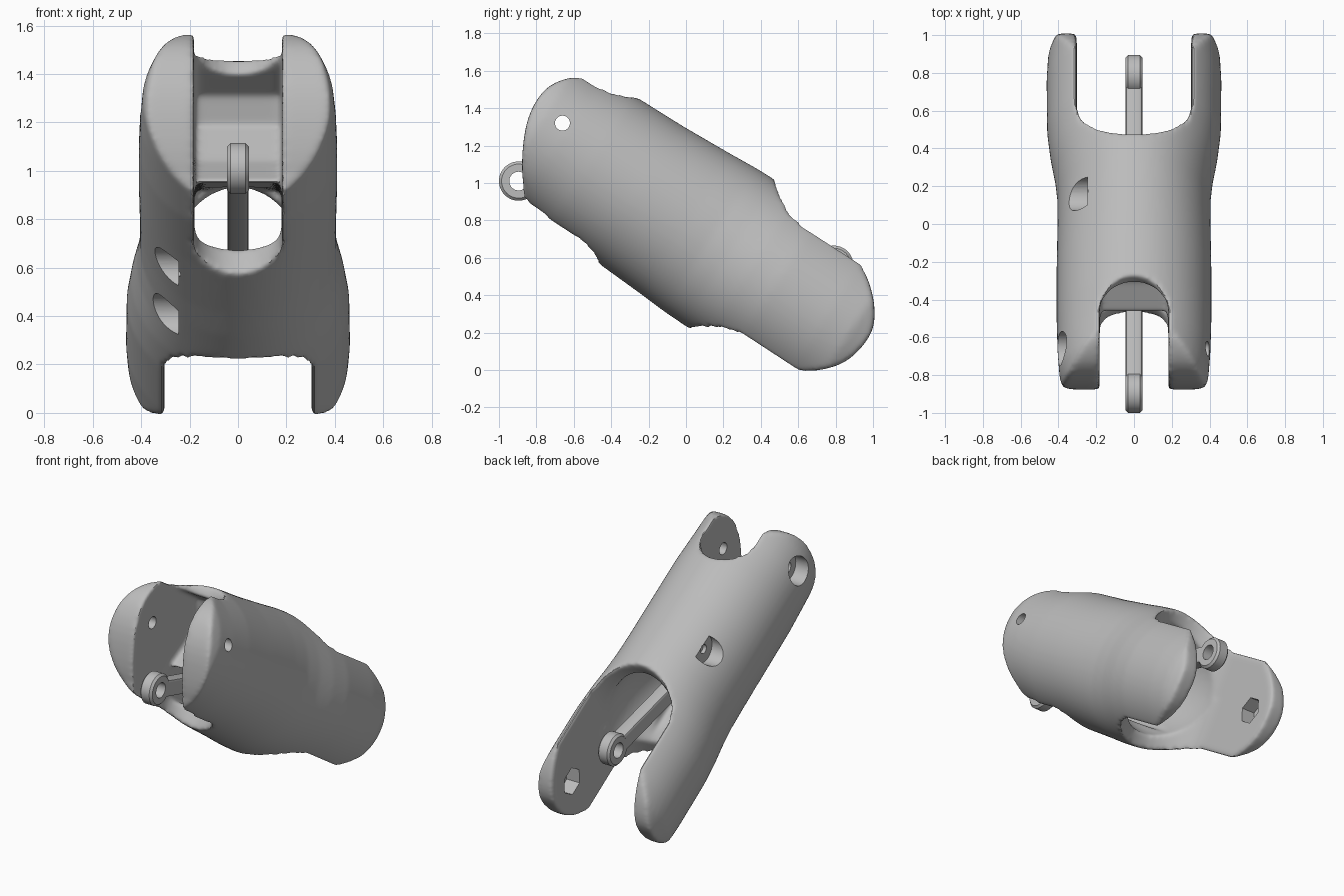
import bpy, bmesh
from math import sin, cos, pi, radians
from mathutils import Vector

if "Cube" in bpy.data.objects:
    bpy.data.objects.remove(bpy.data.objects["Cube"])

grey = bpy.data.materials.new("plain_grey")
grey.use_nodes = True
grey.diffuse_color = (0.5, 0.5, 0.5, 1)
grey.node_tree.nodes["Principled BSDF"].inputs["Base Color"].default_value = (0.5, 0.5, 0.5, 1)


def loft(name, rings):
    """Closed solid through a list of equally long point rings."""
    bm = bmesh.new()
    loops = [[bm.verts.new(p) for p in ring] for ring in rings]
    n = len(loops[0])
    for a, b in zip(loops, loops[1:]):
        for i in range(n):
            j = (i + 1) % n
            bm.faces.new((a[i], a[j], b[j], b[i]))
    bm.faces.new(loops[0])
    bm.faces.new(loops[-1])
    bmesh.ops.recalc_face_normals(bm, faces=bm.faces)
    mesh = bpy.data.meshes.new(name)
    bm.to_mesh(mesh)
    bm.free()
    mesh.materials.append(grey)
    obj = bpy.data.objects.new(name, mesh)
    bpy.context.collection.objects.link(obj)
    return obj


def prism_x(name, outline, x0, x1):
    return loft(name, [[(x, y, z) for y, z in outline] for x in (x0, x1)])


def circle(y, z, r, n=48):
    return [(y + r * cos(2 * pi * i / n), z + r * sin(2 * pi * i / n)) for i in range(n)]


def chaikin(pts, rounds=2):
    for _ in range(rounds):
        out = []
        for i, p in enumerate(pts):
            a, b = Vector(p), Vector(pts[(i + 1) % len(pts)])
            out += [a.lerp(b, 0.25), a.lerp(b, 0.75)]
        pts = out
    return pts


def slot(name, half, start, end, depth, z0, z1):
    """Vertical cutter whose 'end' is a half oval of the given depth."""
    s = depth if end > start else -depth
    arc = [(half * cos(t * pi / 32), end - s + s * sin(t * pi / 32)) for t in range(33)]
    pts = [(half, start)] + arc + [(-half, start)]
    return loft(name, [[(x, y, z) for x, y in pts] for z in (z0, z1)])


def apply_modifier(obj, kind, **settings):
    mod = obj.modifiers.new(kind, kind)
    for key, value in settings.items():
        setattr(mod, key, value)
    bpy.context.view_layer.objects.active = obj
    bpy.ops.object.modifier_apply(modifier=mod.name)


def combine(obj, other, operation="DIFFERENCE"):
    apply_modifier(obj, "BOOLEAN", object=other, operation=operation, solver="EXACT")
    bpy.data.objects.remove(other)


def smooth(obj, angle):
    bpy.ops.object.select_all(action="DESELECT")
    obj.select_set(True)
    bpy.context.view_layer.objects.active = obj
    bpy.ops.object.shade_smooth_by_angle(angle=radians(angle))


# Body: an oval tube along local y, trimmed by the rounded side outline
sections = [(-1.06, .36, .40), (-.95, .395, .405), (-.8, .405, .405), (-.6, .41, .425),
            (-.3, .41, .43), (0, .405, .445), (.15, .405, .455), (.28, .418, .458),
            (.42, .442, .458), (.58, .46, .455), (.9, .463, .455), (1.05, .455, .455),
            (1.17, .41, .44)]
body = loft("body_shell", [[(rx * cos(2 * pi * i / 96), u, rv * sin(2 * pi * i / 96))
                            for i in range(96)] for u, rx, rv in sections])
outline = [(-.6, .6), (-.78, .42), (-.9, .36), (-.99, .275), (-1.035, .17), (-1.02, 0),
           (-.915, -.21), (-.8, -.35), (-.7, -.6), (.75, -.6), (.89, -.36), (1.01, -.285),
           (1.125, -.155), (1.157, .02), (1.125, .13), (1.025, .25), (.87, .355), (.7, .6)]
combine(body, prism_x("outline_solid", chaikin(outline), -1, 1), "INTERSECT")

# Front fork: a pocket under an overhanging lip, open above and further back below
pocket = [(-1.4, -.25), (-.62, -.25), (-.5, -.12), (-.4, .05), (-.36, .25),
          (-.45, .345), (-1.4, .36)]
combine(body, prism_x("front_pocket", pocket, -.182, .182))
combine(body, slot("front_slot_top", .182, -1.4, -.6, .2, .3, 1))
combine(body, slot("front_slot_bottom", .182, -1.4, -.285, .16, -1, -.2))

# Back fork: wide slots, a rounded hollow and a channel for the link
combine(body, slot("back_slot_top", .303, 1.5, .28, .27, 0, 1))
combine(body, slot("back_slot_bottom", .303, 1.5, .33, .27, -1, .01))
hollow = loft("back_hollow", [[(.3 * sin(a) * cos(2 * pi * i / 48), .42 - .5 * cos(a),
                                .37 * sin(a) * sin(2 * pi * i / 48)) for i in range(48)]
                              for a in [pi * (k + .3) / 24.6 for k in range(25)]])
combine(body, hollow)
channel = [(-.62, -.2), (-.5, -.12), (.25, .33), (.45, 0), (.4, -.3), (-.62, -.3)]
combine(body, prism_x("link_channel", channel, -.18, .18))

# Soften every edge of the shell
apply_modifier(body, "REMESH", mode="VOXEL", voxel_size=.013)
apply_modifier(body, "SMOOTH", factor=.5, iterations=14)

# Hinge pin hole, with a wide recess on the right side
HINGE = (-.848, .093)
combine(body, prism_x("pin_hole", circle(*HINGE, .04, 32), -.6, .6))
combine(body, prism_x("pin_recess", circle(*HINGE, .092), -.6, -.3))

# Six-sided sockets inside the back prongs
for side in (-1, 1):
    combine(body, prism_x("socket", circle(.95, -.005, .092, 6), side * .25, side * .4))

# Screw recesses along the right side
for u, v in [(-.02, .325), (-.16, -.325), (.19, -.325)]:
    combine(body, prism_x("screw_recess", circle(u, v, .09), -.6, -.245))
    combine(body, prism_x("screw_hole", circle(u, v, .03, 24), -.6, -.22))

body.rotation_euler = (radians(-33), 0, 0)
body.location = (0, 0, .78)
smooth(body, 35)

# Link: a chamfered bar with a chamfered eye at each end
HALF, CHAMFER = .045, .014
front, back = Vector((-.895, 1.01)), Vector((.79, .56))
along = (back - front).normalized()
across = Vector((-along.y, along.x)) * .055
link = prism_x("link_bar", [front - across, back - across, back + across, front + across],
               -HALF + .001, HALF - .001)
apply_modifier(link, "BEVEL", width=CHAMFER, segments=2)
for eye in (front, back):
    rings = [(-HALF, .105 - CHAMFER), (-HALF + CHAMFER, .105),
             (HALF - CHAMFER, .105), (HALF, .105 - CHAMFER)]
    combine(link, loft("eye", [[(x, y, z) for y, z in circle(*eye, r)] for x, r in rings]),
            "UNION")
for eye in (front, back):
    combine(link, prism_x("eye_hole", circle(*eye, .05), -.2, .2))
smooth(link, 35)
